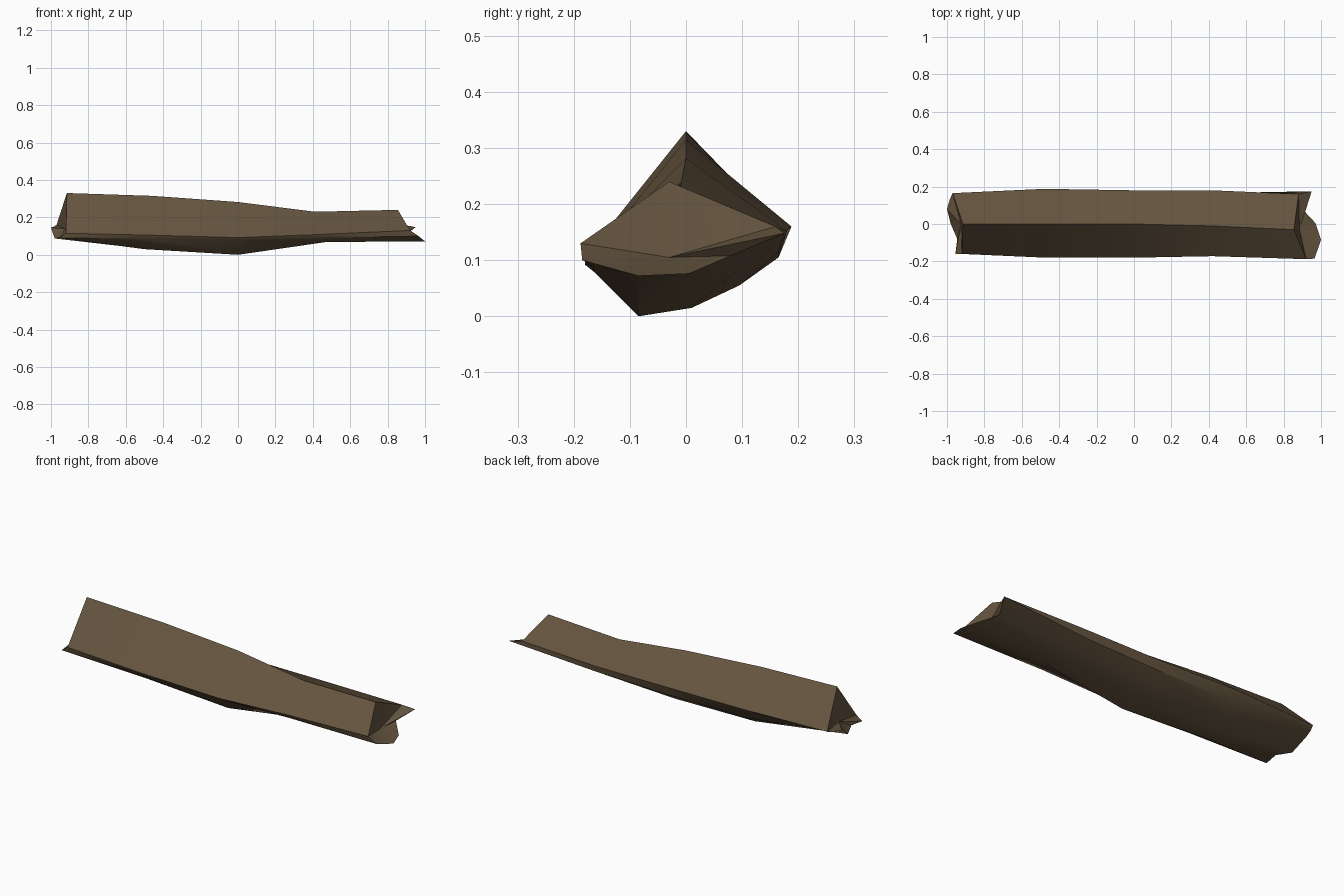
import bpy, bmesh, math

if "Cube" in bpy.data.objects:
    bpy.data.objects.remove(bpy.data.objects["Cube"])

# Eight-sided cross-sections along the log, each point (x, y, z):
# ridge, front edge, front lower, three belly points, back lower, back edge
SECTIONS = [
    [(-.915, 0, .33), (-.92, -.16, .115), (-.955, -.16, .09), (-.945, -.08, .095),
     (-.98, 0, .087), (-1, .08, .145), (-.985, .13, .15), (-.97, .165, .16)],
    [(-.46, 0, .315), (-.47, -.18, .105), (-.48, -.17, .085), (-.5, -.085, .03),
     (-.48, 0, .03), (-.48, .09, .058), (-.48, .165, .105), (-.48, .188, .16)],
    [(0, 0, .282), (0, -.18, .092), (0, -.165, .08), (0, -.085, 0),
     (0, .01, .015), (0, .095, .055), (0, .165, .105), (0, .18, .153)],
    [(.41, -.01, .23), (.42, -.172, .108), (.43, -.165, .09), (.47, -.085, .068),
     (.45, 0, .068), (.44, .09, .08), (.43, .165, .115), (.42, .18, .152)],
    [(.855, -.03, .24), (.92, -.188, .13), (.965, -.185, .1), (1, -.085, .072),
     (.97, .005, .076), (.90, .08, .108), (.95, .175, .148), (.88, .16, .16)],
]
# Inner points of the splintered ends
END_CENTRES = [(-.925, 0, .14), (.885, -.03, .105)]

wood = bpy.data.materials.new("brown wood")
wood.diffuse_color = (.13, .09, .05, 1)
wood.use_nodes = True
wood.node_tree.nodes["Principled BSDF"].inputs["Base Color"].default_value = wood.diffuse_color

# Log body: skin the sections, then fan each broken end to its inner point
bm = bmesh.new()
rings = [[bm.verts.new(p) for p in s] for s in SECTIONS]
n = len(rings[0])
for a, b in zip(rings, rings[1:]):
    for i in range(n):
        j = (i + 1) % n
        bm.faces.new((a[i], a[j], b[j], b[i]))
for ring, c in zip((rings[0], rings[-1]), END_CENTRES):
    centre = bm.verts.new(c)
    for i in range(n):
        bm.faces.new((ring[i], ring[(i + 1) % n], centre))
bmesh.ops.recalc_face_normals(bm, faces=bm.faces)

mesh = bpy.data.meshes.new("log")
bm.to_mesh(mesh)
bm.free()
mesh.materials.append(wood)
log = bpy.data.objects.new("log", mesh)
bpy.context.collection.objects.link(log)

# Soft shading along the length, sharp ridges
bpy.context.view_layer.objects.active = log
log.select_set(True)
bpy.ops.object.shade_smooth_by_angle(angle=math.radians(35))
